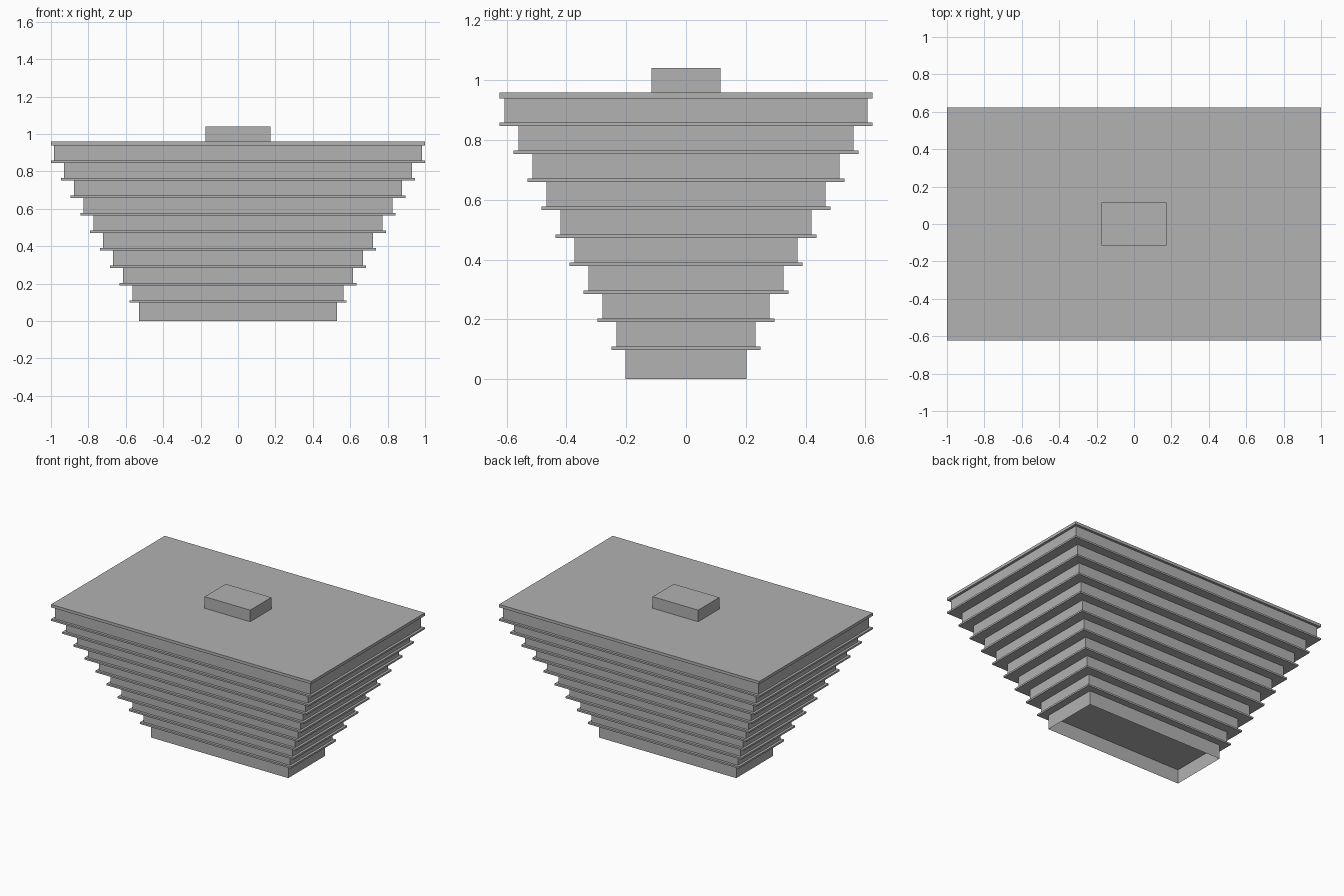
import bpy
import bmesh

default = bpy.data.objects.get("Cube")
if default:
    bpy.data.objects.remove(default, do_unlink=True)

grey = bpy.data.materials.new("concrete_grey")
grey.use_nodes = True
colour = (0.445, 0.445, 0.445, 1)
grey.diffuse_color = colour
grey.node_tree.nodes["Principled BSDF"].inputs["Base Color"].default_value = colour


def box(name, half_x, half_y, bottom, top, closed=True):
    """Box on the centre axis; an open one keeps only its four walls."""
    bm = bmesh.new()
    bmesh.ops.create_cube(bm, size=2)
    for v in bm.verts:
        v.co = (v.co.x * half_x, v.co.y * half_y, top if v.co.z > 0 else bottom)
    if not closed:
        bm.normal_update()
        caps = [f for f in bm.faces if abs(f.normal.z) > 0.5]
        bmesh.ops.delete(bm, geom=caps, context="FACES_ONLY")
    mesh = bpy.data.meshes.new(name)
    bm.to_mesh(mesh)
    bm.free()
    mesh.materials.append(grey)
    obj = bpy.data.objects.new(name, mesh)
    bpy.context.collection.objects.link(obj)
    return obj


STOREYS = 9
RISE = 0.0935        # floor to floor height
FIRST = 0.098        # underside of the first slab
SLAB = 0.012         # slab thickness
STEP_X, STEP_Y = 0.0525, 0.0469
ROOF = FIRST + STOREYS * RISE

# Ground floor, open underneath
box("ground_floor_walls", 0.528, 0.202, 0, FIRST, closed=False)

# Storeys widen upwards, each standing on a projecting slab
for i in range(STOREYS):
    half_x, half_y = 0.58 + i * STEP_X, 0.249 + i * STEP_Y
    z = FIRST + i * RISE
    box(f"floor_slab_{i + 1}", half_x, half_y, z, z + SLAB)
    box(f"storey_walls_{i + 1}", half_x - 0.017, half_y - 0.017,
        z + SLAB, z + RISE, closed=False)

# Roof slab and rooftop plant room
box("roof_slab", 1.0, 0.624, ROOF, ROOF + 0.02)
box("rooftop_room", 0.175, 0.116, ROOF + 0.02, 1.04)
